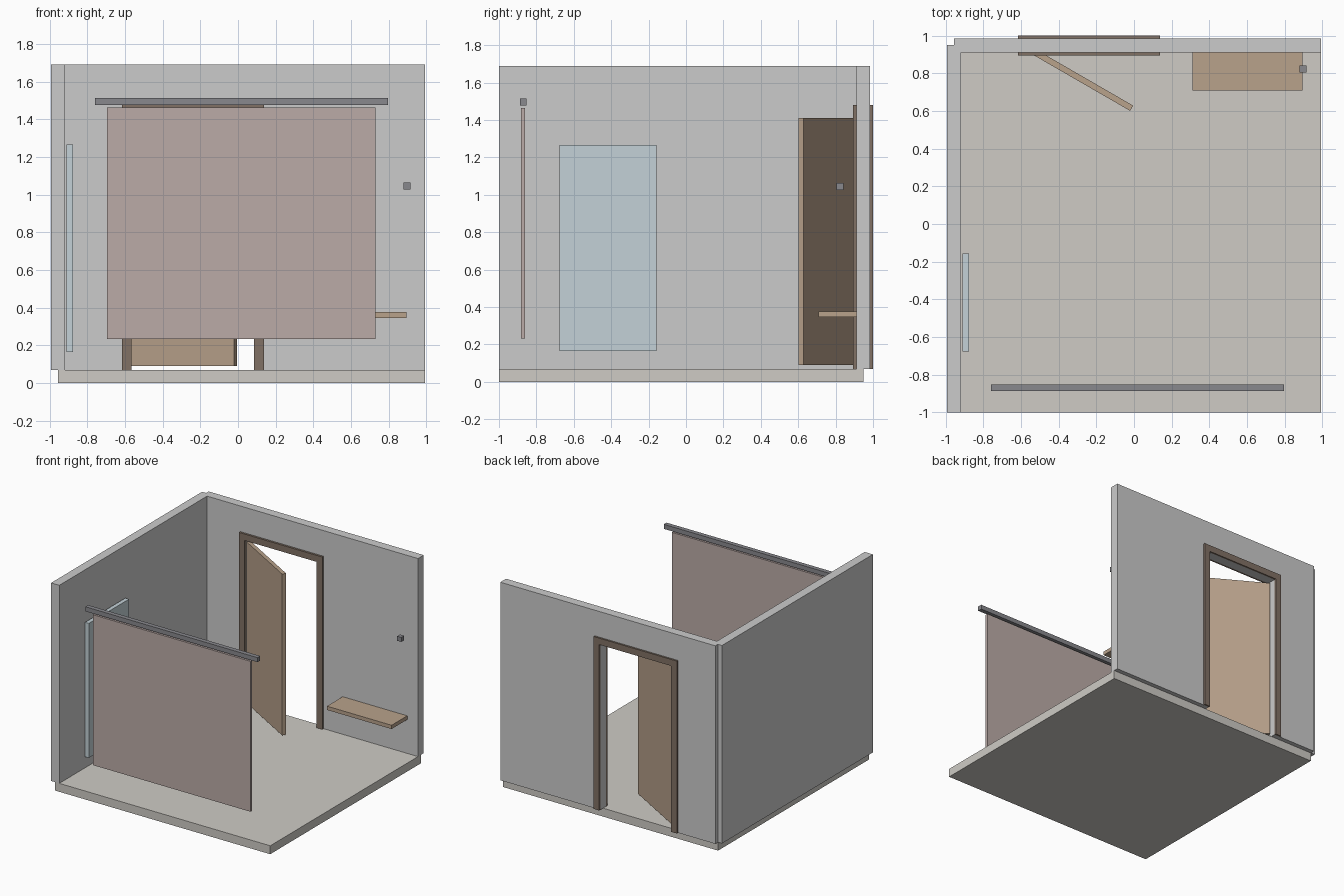
import bpy, bmesh, math
from mathutils import Matrix

if "Cube" in bpy.data.objects:
    bpy.data.objects.remove(bpy.data.objects["Cube"])


def material(name, rgb):
    m = bpy.data.materials.new(name)
    m.diffuse_color = (*rgb, 1)
    m.use_nodes = True
    m.node_tree.nodes["Principled BSDF"].inputs["Base Color"].default_value = m.diffuse_color
    return m


FLOOR = material("warm_grey", (0.62, 0.60, 0.56))
WOOD = material("wood", (0.48, 0.36, 0.26))
TRIM = material("dark_wood", (0.22, 0.165, 0.13))
CLOTH = material("rose_cloth", (0.50, 0.41, 0.39))
GLASS = material("pale_glass", (0.55, 0.64, 0.68))
METAL = material("metal", (0.25, 0.25, 0.27))


def finish(name, bm, mat):
    bmesh.ops.recalc_face_normals(bm, faces=bm.faces)
    mesh = bpy.data.meshes.new(name)
    bm.to_mesh(mesh)
    bm.free()
    ob = bpy.data.objects.new(name, mesh)
    bpy.context.collection.objects.link(ob)
    if mat:
        mesh.materials.append(mat)
    return ob


def box(name, x, y, z, mat=None):
    """Box from (min, max) ranges."""
    bm = bmesh.new()
    size = [b - a for a, b in (x, y, z)]
    mid = [(a + b) / 2 for a, b in (x, y, z)]
    bmesh.ops.create_cube(bm, size=1, matrix=Matrix.Translation(mid) @ Matrix.Diagonal((*size, 1)))
    return finish(name, bm, mat)


def plate(name, outline, y0, y1, mat=None):
    """XZ outline extruded along y."""
    bm = bmesh.new()
    face = bm.faces.new([bm.verts.new((x, y0, z)) for x, z in outline])
    out = bmesh.ops.extrude_face_region(bm, geom=[face])
    verts = [v for v in out["geom"] if isinstance(v, bmesh.types.BMVert)]
    bmesh.ops.translate(bm, verts=verts, vec=(0, y1 - y0, 0))
    return finish(name, bm, mat)


def arch(x0, x1, top, hx0, hx1, htop, z=0.069):
    """Rectangle with a doorway cut up from its bottom edge."""
    return [(x0, z), (hx0, z), (hx0, htop), (hx1, htop), (hx1, z), (x1, z), (x1, top), (x0, top)]


# Room shell
box("floor", (-0.955, 0.992), (-1, 0.949), (0, 0.069), FLOOR)
box("left_wall", (-0.992, -0.918), (-1, 0.952), (0.069, 1.69))
door_hole = (-0.565, 0.086, 1.427)
plate("back_wall", arch(-0.955, 0.992, 1.69, *door_hole), 0.911, 0.985)

# Door trim on both sides of the wall
for name, y0, y1 in (("inner_door_frame", 0.894, 0.911), ("outer_door_frame", 0.985, 1.0)):
    plate(name, arch(-0.617, 0.137, 1.48, *door_hole), y0, y1, TRIM)

# Door leaf, swung open about its hinge
door = box("door", (0, 0.632), (-0.016, 0.016), (0.09, 1.41), WOOD)
door.location = (-0.56, 0.931, 0)
door.rotation_euler.z = math.radians(-30)

# Bench and small wall fitting
box("bench", (0.31, 0.895), (0.708, 0.911), (0.346, 0.377), WOOD)
box("wall_fitting", (0.878, 0.915), (0.805, 0.842), (1.027, 1.064), METAL)

# Glass panel beside the left wall
box("glass_panel", (-0.91, -0.877), (-0.677, -0.157), (0.165, 1.266), GLASS)

# Curtain and its rail
box("curtain", (-0.697, 0.731), (-0.881, -0.86), (0.232, 1.463), CLOTH)
box("curtain_rail", (-0.759, 0.798), (-0.888, -0.852), (1.477, 1.514), METAL)
